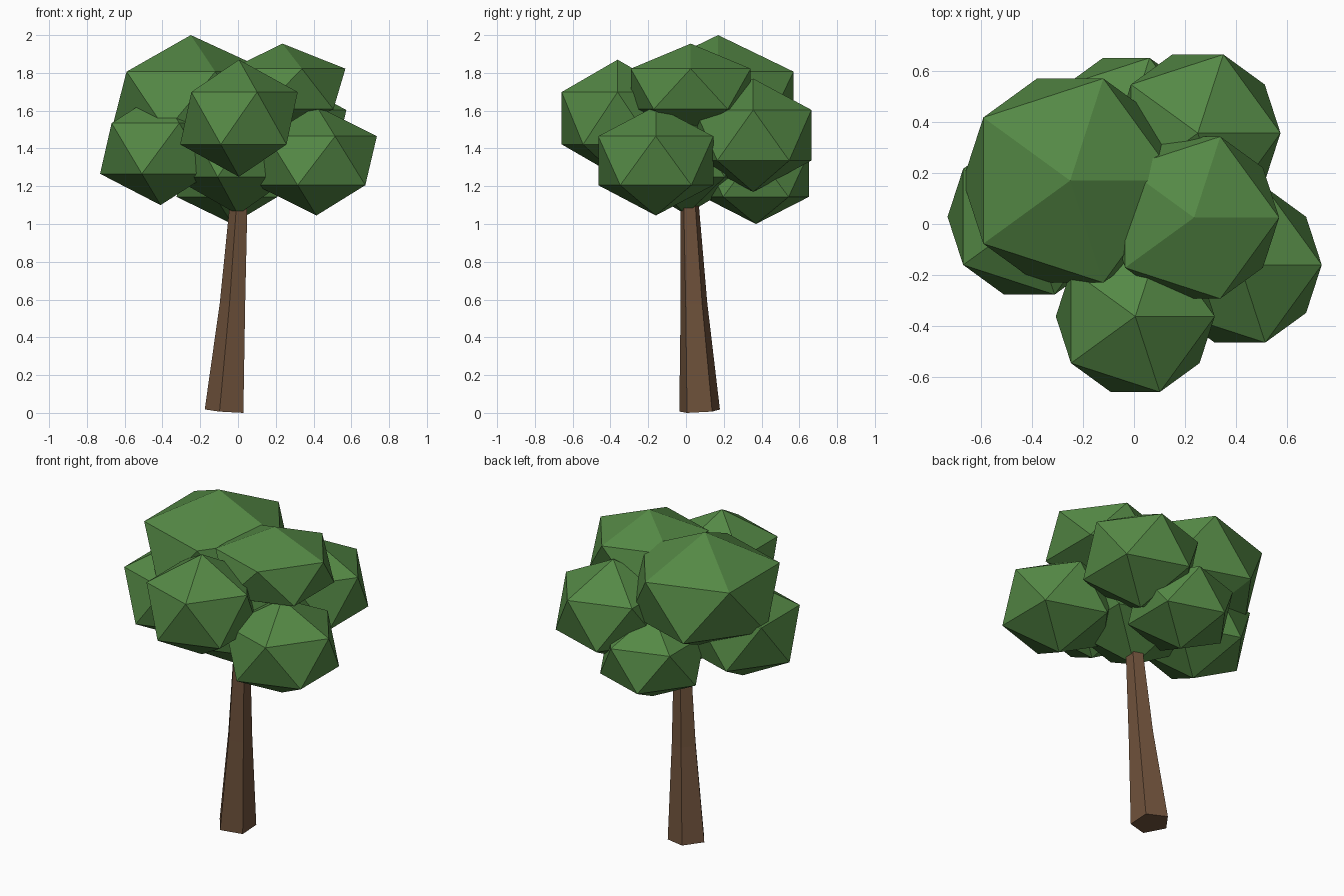
import bpy, bmesh, math
from mathutils import Vector

if "Cube" in bpy.data.objects:
    bpy.data.objects.remove(bpy.data.objects["Cube"])


def material(name, color):
    mat = bpy.data.materials.new(name)
    mat.diffuse_color = color
    mat.use_nodes = True
    mat.node_tree.nodes["Principled BSDF"].inputs["Base Color"].default_value = mat.diffuse_color
    return mat


bark = material("bark", (0.16, 0.085, 0.045, 1))
leaf = material("leaf_green", (0.09, 0.25, 0.06, 1))

# Trunk: tapered five-sided sweep along a leaning path (centre, radius)
path = [((-0.063, 0.072, 0.009), 0.113),
        ((-0.022, 0.042, 0.58), 0.074),
        ((0.006, 0.02, 1.07), 0.053),
        ((0.01, 0.01, 1.35), 0.045)]
SIDES = 5
bm = bmesh.new()
rings = []
for i, (centre, radius) in enumerate(path):
    a = Vector(path[max(i - 1, 0)][0])
    b = Vector(path[min(i + 1, len(path) - 1)][0])
    t = b - a
    ring = []
    for k in range(SIDES):
        ang = math.pi + k * math.tau / SIDES
        x, y = radius * math.cos(ang), radius * math.sin(ang)
        z = -(t.x * x + t.y * y) / t.z      # keep each ring square to the path
        ring.append(bm.verts.new(Vector(centre) + Vector((x, y, z))))
    rings.append(ring)
for low, high in zip(rings, rings[1:]):
    for k in range(SIDES):
        n = (k + 1) % SIDES
        bm.faces.new((low[k], low[n], high[n], high[k]))
bm.faces.new(rings[0][::-1])
bm.faces.new(rings[-1])
lowest = min(v.co.z for v in bm.verts)
for v in rings[0]:
    v.co.z -= lowest
mesh = bpy.data.meshes.new("trunk")
bm.to_mesh(mesh)
bm.free()
trunk = bpy.data.objects.new("trunk", mesh)
bpy.context.collection.objects.link(trunk)
mesh.materials.append(bark)


# Foliage: flattened icosahedra (centre, horizontal radius, vertical radius)
def leaf_clump(name, centre, r, rz):
    bpy.ops.mesh.primitive_ico_sphere_add(subdivisions=1, radius=1, location=centre)
    ob = bpy.context.object
    ob.name = name
    ob.scale = (r, r, rz)
    ob.data.materials.append(leaf)


clumps = {
    "leaf_clump_crown": ((-0.25, 0.17, 1.65), 0.47, 0.35),
    "leaf_clump_upper_right": ((0.235, 0.025, 1.715), 0.373, 0.24),
    "leaf_clump_front": ((0.005, -0.362, 1.56), 0.348, 0.31),
    "leaf_clump_right": ((0.415, -0.16, 1.335), 0.358, 0.29),
    "leaf_clump_back_right": ((0.25, 0.356, 1.47), 0.362, 0.30),
    "leaf_clump_left": ((-0.41, 0.028, 1.40), 0.358, 0.30),
    "leaf_clump_back_low": ((-0.03, 0.37, 1.26), 0.33, 0.26),
    "leaf_clump_core": ((0.0, 0.0, 1.41), 0.39, 0.36),
}
for name, (centre, r, rz) in clumps.items():
    leaf_clump(name, centre, r, rz)
